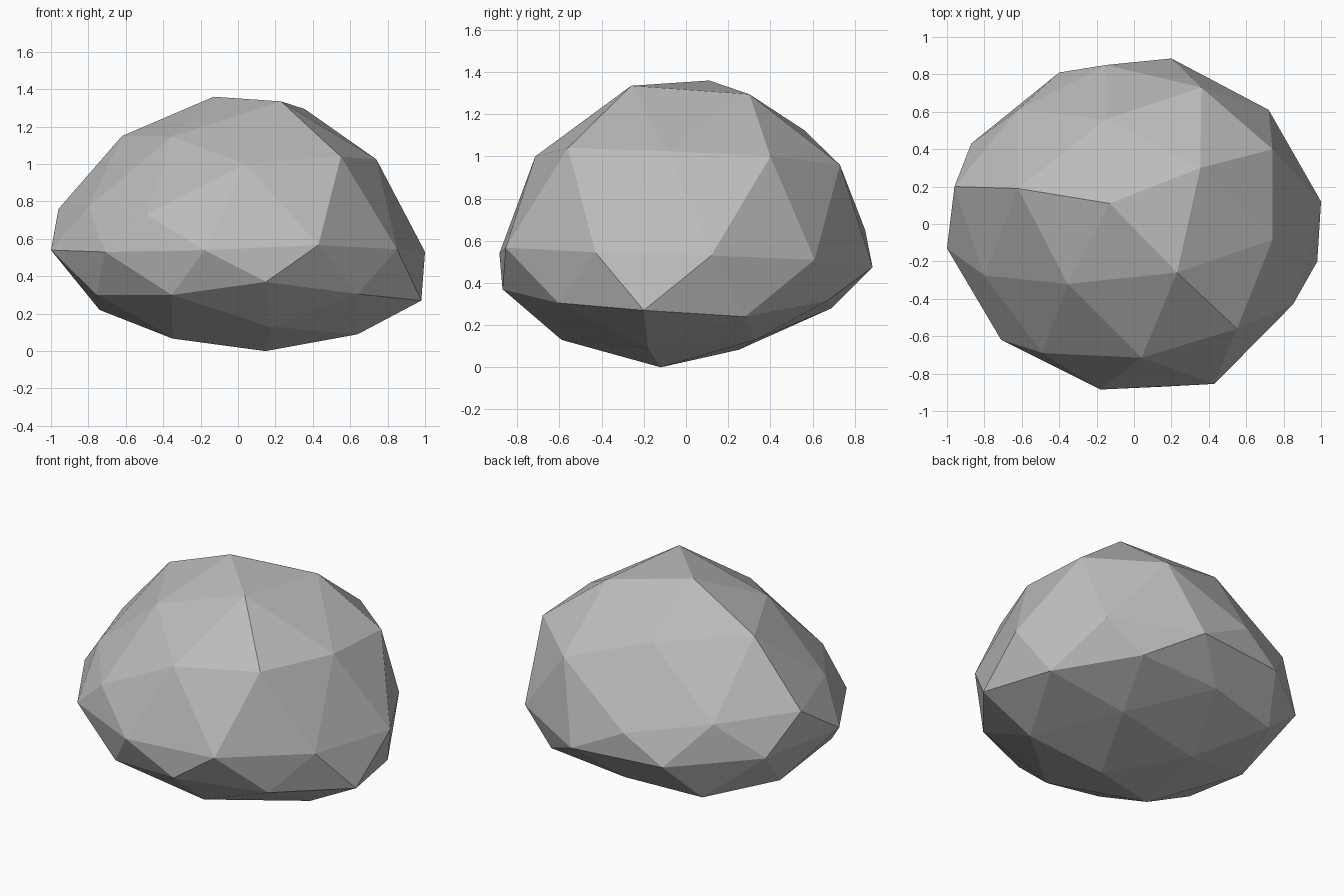
import bpy, bmesh
from mathutils import Vector

# Corner points of the boulder, in rings from the crown down to the base
CROWN = [(-.13, .11, 1.36), (.23, -.26, 1.335), (.355, .30, 1.295), (-.62, .19, 1.15),
         (-.355, -.32, 1.147), (-.15, .56, 1.125)]
SHOULDER = [(.74, .40, 1.0), (.74, -.085, 1.025), (.55, -.56, 1.04), (.04, -.715, 1.0),
            (.36, .73, .96), (-.80, -.275, .77), (-.49, -.69, .73), (-.96, .20, .76),
            (-.62, .61, .74)]
GIRTH = [(-1, -.13, .54), (-.87, .43, .52), (-.40, .81, .48), (-.15, .85, .65),
         (.20, .885, .475), (.72, .61, .51), (1, .12, .53), (.98, -.20, .27),
         (.85, -.43, .545), (.43, -.855, .567), (-.18, -.885, .54), (-.71, -.62, .53)]
BASE = [(.15, -.87, .37), (.87, .28, .24), (.49, .67, .315), (.64, -.605, .305),
        (-.757, -.40, .30), (-.355, -.74, .30), (-.74, .10, .22), (-.35, -.30, .067),
        (.147, -.12, 0), (.64, -.18, .09), (.17, -.59, .13), (-.05, .69, .28),
        (-.23, .25, .083), (.36, .33, .13), (-.53, .59, .24)]
points = [Vector(p) for p in CROWN + SHOULDER + GIRTH + BASE]

# Spread the points over a unit ball so the hull joins every one with even triangles
centre = Vector((0, 0, .58))
bm = bmesh.new()
home = {}
for p in points:
    d = p - centre
    v = bm.verts.new(Vector((d.x, d.y / .88, d.z / .68)).normalized())
    home[v] = p
bmesh.ops.convex_hull(bm, input=list(bm.verts))

# Move each corner to its place on the stone
for v, p in home.items():
    v.co = p
bmesh.ops.recalc_face_normals(bm, faces=bm.faces)

mesh = bpy.data.meshes.new("boulder")
bm.to_mesh(mesh)
bm.free()
boulder = bpy.data.objects.new("boulder", mesh)
bpy.context.collection.objects.link(boulder)

# Plain grey stone
stone = bpy.data.materials.new("grey stone")
stone.diffuse_color = (.5, .5, .5, 1)
mesh.materials.append(stone)
